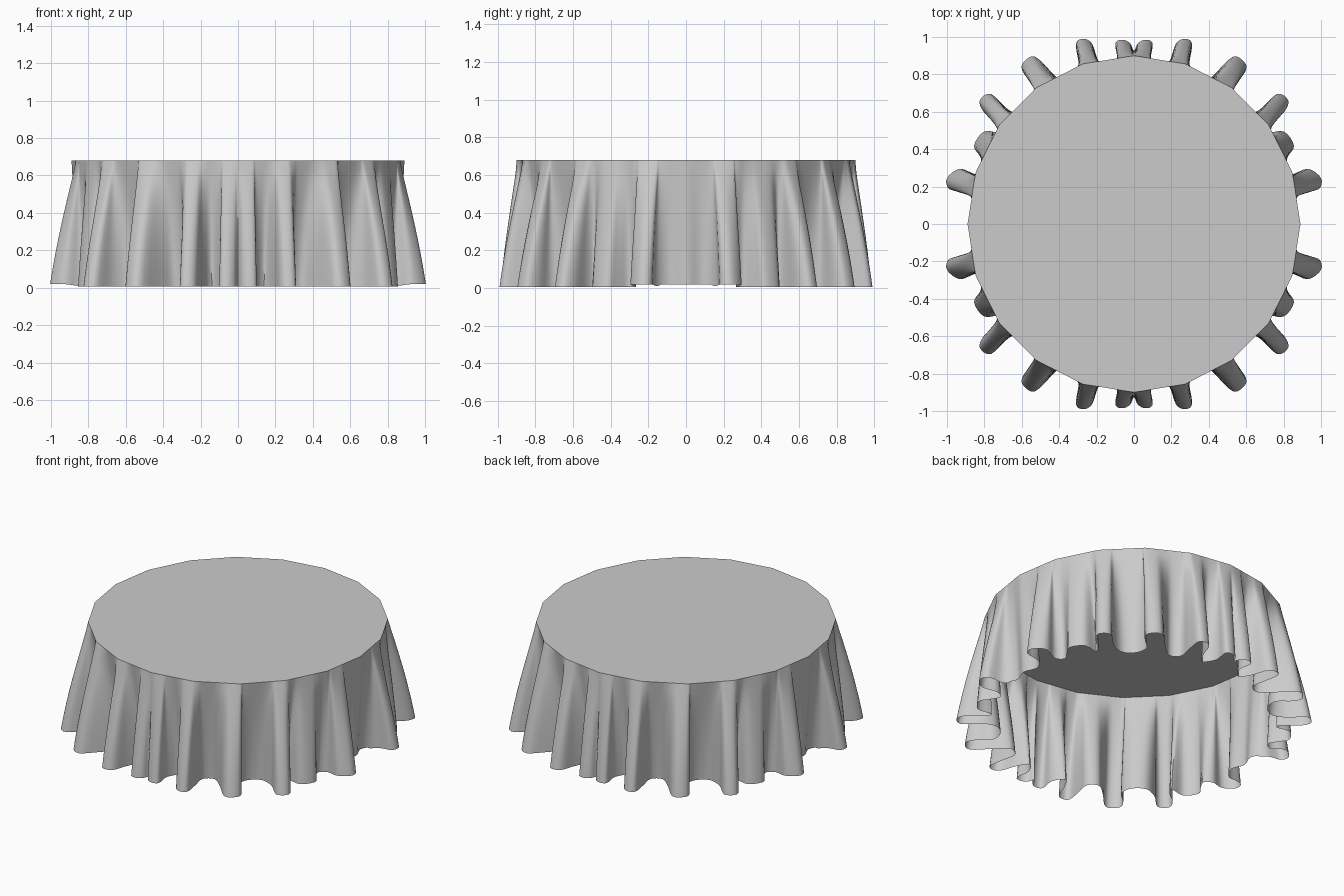
import bpy, bmesh, math

if "Cube" in bpy.data.objects:
    bpy.data.objects.remove(bpy.data.objects["Cube"])

# hem outline of one quarter, from +x round to +y: fins of gathered cloth
QUARTER = [(.86, 0), (.83, .09), (.88, .165), (.985, .185), (1.0, .245), (.93, .295),
           (.84, .265), (.79, .30), (.825, .365), (.855, .42), (.80, .495), (.70, .485),
           (.72, .53), (.80, .595), (.825, .66), (.765, .695), (.67, .61), (.58, .58),
           (.51, .63), (.50, .715), (.575, .785), (.60, .85), (.53, .895), (.42, .79),
           (.34, .73), (.28, .77), (.295, .86), (.31, .965), (.27, .99), (.225, .965),
           (.19, .87), (.14, .80), (.09, .87), (.10, .965), (.06, .985), (.02, .965), (0, .925)]
TOP, SUB, LEVELS, SIDES = .68, 4, 14, 20


def spline(p, n):
    """Catmull-Rom through an open list whose ends mirror about the axes."""
    first = (p[1][0], -p[1][1])
    last = (-p[-2][0], p[-2][1])
    q = [first] + p + [last]
    out = []
    for i in range(1, len(q) - 2):
        for k in range(n):
            t = k / n
            out.append(tuple(.5 * (2 * q[i][c] + (q[i + 1][c] - q[i - 1][c]) * t
                       + (2 * q[i - 1][c] - 5 * q[i][c] + 4 * q[i + 1][c] - q[i + 2][c]) * t * t
                       + (3 * q[i][c] - q[i - 1][c] - 3 * q[i + 1][c] + q[i + 2][c]) * t ** 3)
                       for c in (0, 1)))
    return out + [p[-1]]


hem = spline(QUARTER, SUB)

# matching angles on the table rim: polar angle blended with arc length, kept increasing
lengths = [0]
for a, b in zip(hem, hem[1:]):
    lengths.append(lengths[-1] + math.dist(a, b))
angles, best = [], 0
for (x, y), s in zip(hem, lengths):
    a = .65 * math.atan2(y, x) + .35 * s / lengths[-1] * math.pi / 2
    best = min(max(best + .0015, a), math.pi / 2)
    angles.append(best)
angles[0], angles[-1] = 0, math.pi / 2


def rim_point(a):
    step = 2 * math.pi / SIDES
    r = math.cos(step / 2) / math.cos(a % step - step / 2)
    return .89 * r * math.cos(a), .90 * r * math.sin(a)


rim = [rim_point(a) for a in angles]


def full_loop(q):
    """Mirror a quarter outline into a closed loop."""
    half = q + [(-x, y) for x, y in reversed(q[:-1])]
    return half + [(x, -y) for x, y in reversed(half[1:-1])]


hem, rim = full_loop(hem), full_loop(rim)


def finish(name, bm, smooth):
    me = bpy.data.meshes.new(name)
    bm.to_mesh(me)
    bm.free()
    ob = bpy.data.objects.new(name, me)
    bpy.context.collection.objects.link(ob)
    if smooth:
        bpy.ops.object.select_all(action='DESELECT')
        bpy.context.view_layer.objects.active = ob
        ob.select_set(True)
        bpy.ops.object.shade_smooth_by_angle(angle=math.radians(50))
    return ob


# draped skirt, lofted from rim to hem
bm = bmesh.new()
rings = []
for lv in range(LEVELS + 1):
    s = lv / LEVELS
    f = .7 * s + .3 * math.sin(s * math.pi / 2)
    ring = []
    for (rx, ry), (hx, hy) in zip(rim, hem):
        low = .006 + .014 * max(0, min(1, (abs(hx) - .83) / .1 if abs(hy) > .15 else 1)) * (abs(hy) < .3)
        ring.append(bm.verts.new((rx + (hx - rx) * f, ry + (hy - ry) * f, TOP + (low - TOP) * s)))
    rings.append(ring)
n = len(hem)
for up, dn in zip(rings, rings[1:]):
    for i in range(n):
        j = (i + 1) % n
        bm.faces.new((up[i], dn[i], dn[j], up[j]))
finish("cloth_skirt", bm, True)

# flat table top
bm = bmesh.new()
bm.faces.new([bm.verts.new((x, y, TOP)) for x, y in rim])
finish("cloth_top", bm, False)
